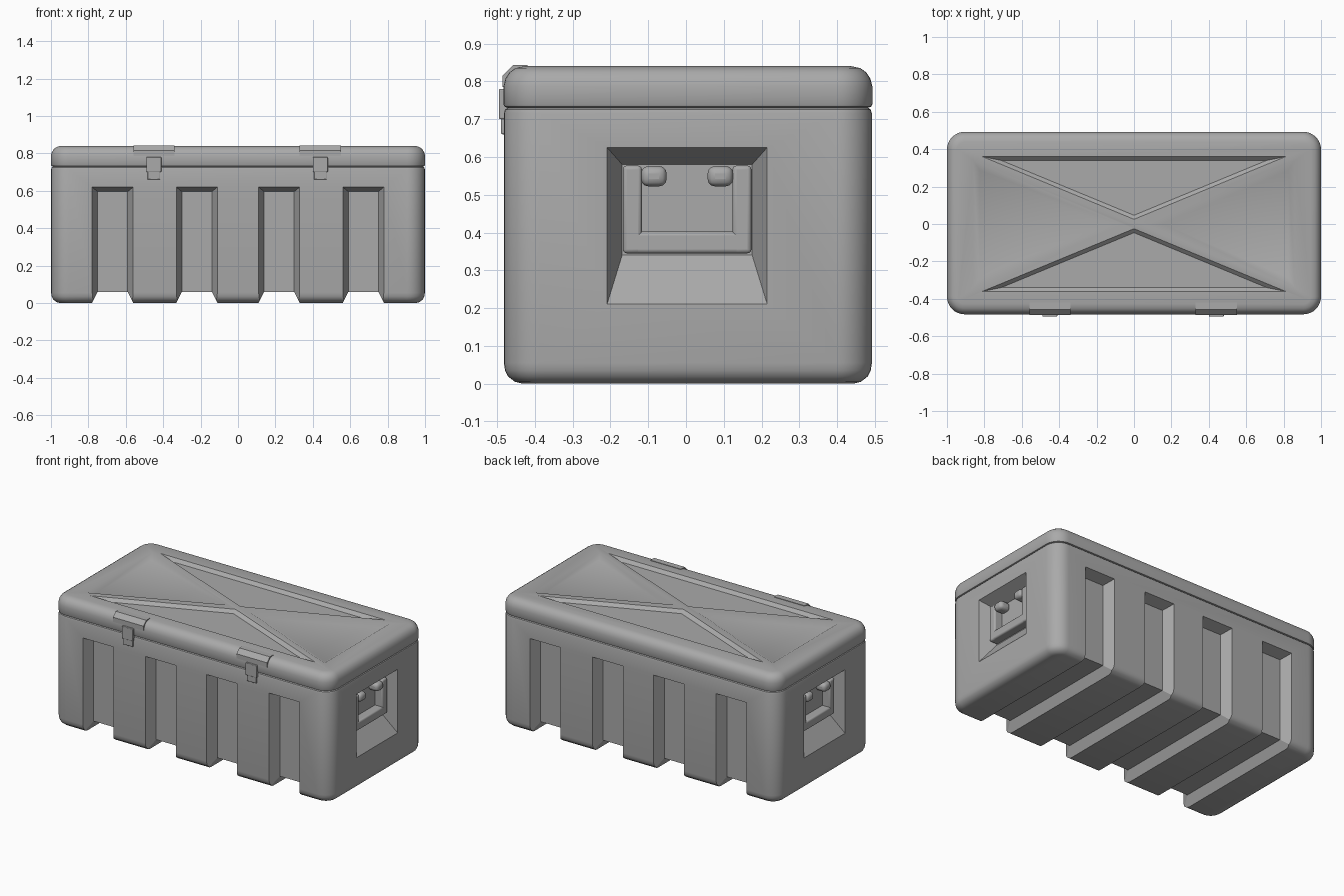
import bpy, bmesh, math
from mathutils import Vector

if "Cube" in bpy.data.objects:
    bpy.data.objects.remove(bpy.data.objects["Cube"], do_unlink=True)

grey = bpy.data.materials.new("plain grey")
grey.use_nodes = True
grey.diffuse_color = (0.4, 0.4, 0.4, 1)
grey.node_tree.nodes["Principled BSDF"].inputs["Base Color"].default_value = (0.4, 0.4, 0.4, 1)

HALF_Y, MID_Y = 0.488, 0.005


def finish(name, bm):
    bmesh.ops.recalc_face_normals(bm, faces=bm.faces)
    mesh = bpy.data.meshes.new(name)
    bm.to_mesh(mesh)
    bm.free()
    mesh.materials.append(grey)
    ob = bpy.data.objects.new(name, mesh)
    bpy.context.collection.objects.link(ob)
    return ob


def activate(ob):
    bpy.ops.object.select_all(action='DESELECT')
    ob.select_set(True)
    bpy.context.view_layer.objects.active = ob


def smooth(ob):
    activate(ob)
    bpy.ops.object.shade_smooth_by_angle(angle=math.radians(32))


def hull(name, points):
    bm = bmesh.new()
    for p in points:
        bm.verts.new(p)
    bmesh.ops.convex_hull(bm, input=bm.verts[:])
    bmesh.ops.dissolve_limit(bm, angle_limit=0.01, verts=bm.verts[:], edges=bm.edges[:])
    return finish(name, bm)


def box(name, x, y, z, bevel=0.0):
    ob = hull(name, [(a, b, c) for a in x for b in y for c in z])
    if bevel:
        mod = ob.modifiers.new("soft edges", 'BEVEL')
        mod.width, mod.segments = bevel, 3
    smooth(ob)
    return ob


def rounded_solid(name, rings, radius=0.095, steps=8):
    """Stack rounded rectangles given as (inset, z)."""
    bm = bmesh.new()
    loops = []
    for inset, z in rings:
        loop = []
        r = radius - inset
        for k in range(4):
            sx, sy = ((1, 1), (-1, 1), (-1, -1), (1, -1))[k]
            for i in range(steps + 1):
                a = math.pi / 2 * (k + i / steps)
                loop.append(bm.verts.new((sx * (1 - radius) + r * math.cos(a),
                                          MID_Y + sy * (HALF_Y - radius) + r * math.sin(a), z)))
        loops.append(loop)
    for low, high in zip(loops, loops[1:]):
        for i in range(len(low)):
            j = (i + 1) % len(low)
            bm.faces.new((low[i], low[j], high[j], high[i]))
    bm.faces.new(loops[0][::-1])
    bm.faces.new(loops[-1])
    return finish(name, bm)


def cut(ob, cutter):
    mod = ob.modifiers.new("cut", 'BOOLEAN')
    mod.operation, mod.solver, mod.object = 'DIFFERENCE', 'EXACT', cutter
    activate(ob)
    bpy.ops.object.modifier_apply(modifier=mod.name)
    bpy.data.objects.remove(cutter, do_unlink=True)


# Body with rounded bottom
body = rounded_solid("body", [(0.05, 0), (0.03, 0.005), (0.012, 0.019), (0.004, 0.035),
                              (0.001, 0.055), (0.001, 0.715), (0.004, 0.725), (0.012, 0.731)])

# Grooves that wrap from the front, under the floor and up the back
DEPTH, TAPER = 0.07, 0.03
for cx in (-0.67, -0.22, 0.22, 0.67):
    for side in (-1, 1):
        pts = []
        for d in (-DEPTH, DEPTH):
            w = 0.11 - TAPER * d / DEPTH
            y = MID_Y + side * (HALF_Y - d)
            top = 0.62 - 0.025 * d / DEPTH
            pts += [(cx + s * w, y, z) for s in (-1, 1) for z in (-0.1, top)]
        cut(body, hull("groove_cutter", pts))
    pts = [(cx + s * w, y, z) for s in (-1, 1) for y in (-0.7, 0.7)
           for w, z in ((0.14, -0.06), (0.08, 0.06))]
    cut(body, hull("floor_cutter", pts))

# Handle recesses with a long lower ramp
for side in (-1, 1):
    pts = []
    for t in (-0.3, 1):
        w = 0.212 - 0.04 * t
        pts += [(side * (1 - 0.1 * t), 0.003 + s * w, z) for s in (-1, 1)
                for z in (0.21 + 0.13 * t, 0.625 - 0.045 * t)]
    cut(body, hull("recess_cutter", pts))
smooth(body)

# Lid with soft top edge
lid = rounded_solid("lid", [(0.014, 0.729), (0.003, 0.733), (0, 0.739), (0, 0.787), (0.005, 0.807),
                            (0.016, 0.824), (0.032, 0.835), (0.055, 0.84)])


def sunken_triangle(tri, slope, depth):
    a, b, c = [Vector(p) for p in tri]
    la, lb, lc = (b - c).length, (c - a).length, (a - b).length
    centre = (a * la + b * lb + c * lc) / (la + lb + lc)
    area = abs((b - a).cross(c - a)) / 2
    inradius = 2 * area / (la + lb + lc)
    pts = []
    for t in (-1, 1):
        k = 1 - t * slope / inradius
        pts += [(*(centre + (p - centre) * k), 0.84 - t * depth) for p in (a, b, c)]
    cut(lid, hull("panel_cutter", pts))


# Four sunken panels leave a cross of ribs on the lid
for s in (-1, 1):
    sunken_triangle([(-0.81, s * 0.36), (0.81, s * 0.36), (0, s * 0.025)], 0.02, 0.02)
    sunken_triangle([(s * 0.86, -0.34), (s * 0.86, 0.34), (s * 0.07, 0)], 0.035, 0.02)
smooth(lid)

# Front latches
for side, cx in (("right", -0.45), ("left", 0.44)):
    profile = [(-0.42, 0.843), (-0.458, 0.843), (-0.486, 0.815), (-0.486, 0.785), (-0.42, 0.785)]
    plate = hull(side + "_latch_plate", [(cx + s * 0.11, y, z) for s in (-1, 1) for y, z in profile])
    smooth(plate)
    box(side + "_latch_tab", (cx - 0.04, cx + 0.04), (-0.495, -0.46), (0.7, 0.78), 0.004)
    box(side + "_latch_hook", (cx - 0.034, cx + 0.034), (-0.49, -0.46), (0.66, 0.71), 0.004)

# End handles: U-shaped grip hung on two pins
for side, s in (("left", 1), ("right", -1)):
    x = (s * 0.89, s * 0.955)
    for end, y in (("front", (-0.167, -0.117)), ("back", (0.123, 0.173))):
        box(f"{side}_handle_{end}_arm", x, y, (0.345, 0.577), 0.01)
    box(side + "_handle_grip", x, (-0.167, 0.173), (0.345, 0.402), 0.01)
    for end, y in (("front", -0.085), ("back", 0.091)):
        box(f"{side}_handle_{end}_pin", (s * 0.89, s * 0.965), (y - 0.034, y + 0.034), (0.522, 0.576), 0.02)
